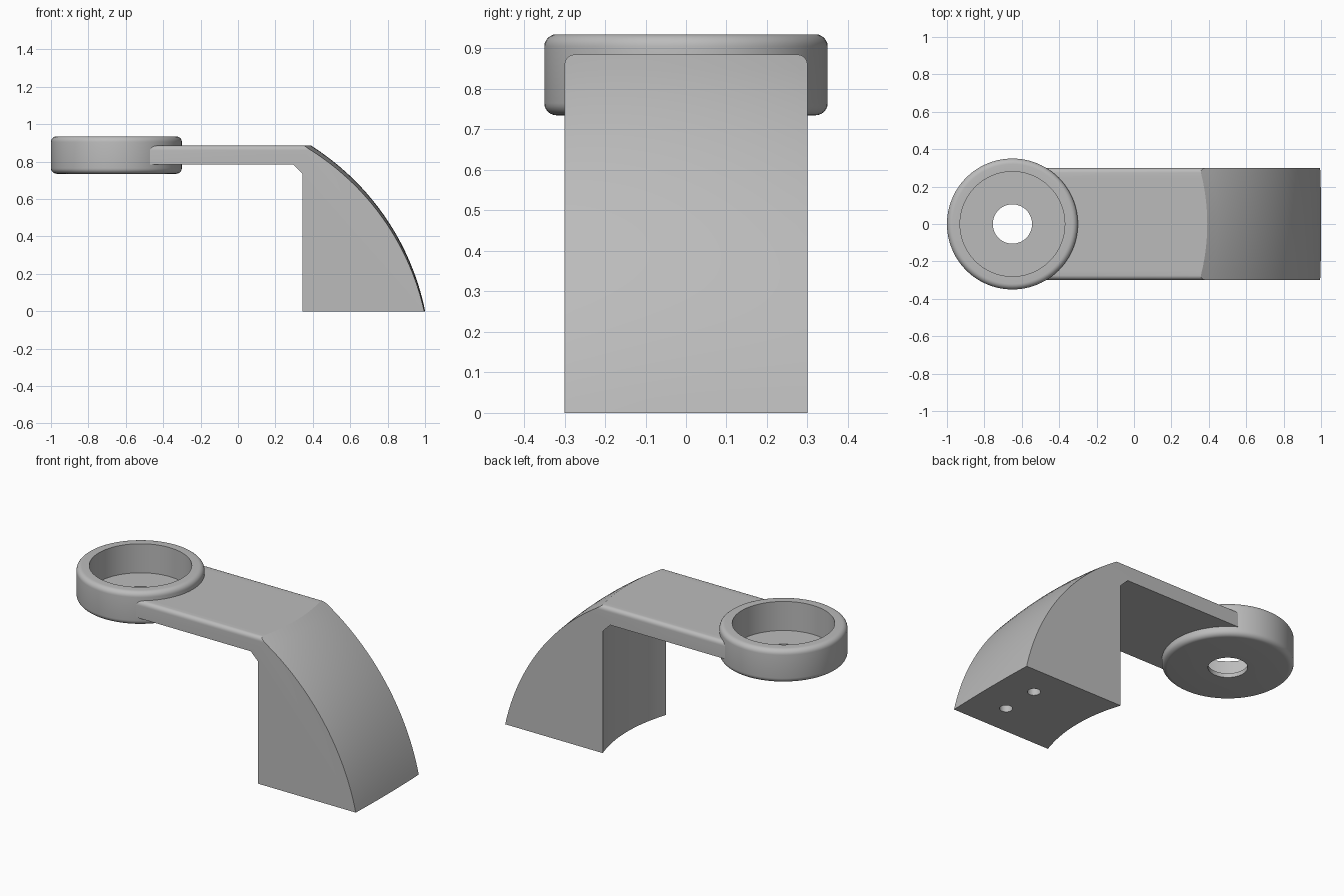
import bpy, bmesh, math

if "Cube" in bpy.data.objects:
    bpy.data.objects.remove(bpy.data.objects["Cube"])

grey = bpy.data.materials.new("light_grey")
grey.diffuse_color = (0.5, 0.5, 0.5, 1)
grey.use_nodes = True
grey.node_tree.nodes["Principled BSDF"].inputs["Base Color"].default_value = grey.diffuse_color

CUP_X = -0.65


def make_object(name, bm):
    bmesh.ops.recalc_face_normals(bm, faces=bm.faces)
    mesh = bpy.data.meshes.new(name)
    bm.to_mesh(mesh)
    bm.free()
    ob = bpy.data.objects.new(name, mesh)
    bpy.context.collection.objects.link(ob)
    mesh.materials.append(grey)
    return ob


def activate(ob):
    bpy.ops.object.select_all(action='DESELECT')
    ob.select_set(True)
    bpy.context.view_layer.objects.active = ob


def smooth(ob):
    activate(ob)
    bpy.ops.object.shade_smooth_by_angle(angle=math.radians(24))


def bridge(bm, a, b):
    """Quads between two closed loops of the same length."""
    n = len(a)
    for i in range(n):
        j = (i + 1) % n
        bm.faces.new((a[i], a[j], b[j], b[i]))


# Cup: closed profile (radius, z) turned about its axis
def corner(cr, cz, r, start):
    return [(cr + r * math.cos(math.radians(start + 15 * k)),
             cz + r * math.sin(math.radians(start + 15 * k))) for k in range(7)]


profile = ([(0.105, 0.76), (0.105, 0.735)]
           + corner(0.32, 0.765, 0.03, -90)
           + corner(0.32, 0.905, 0.03, 0)
           + [(0.28, 0.935), (0.28, 0.76)])
bm = bmesh.new()
SIDES = 96
rings = []
for s in range(SIDES):
    a = 2 * math.pi * s / SIDES
    rings.append([bm.verts.new((CUP_X + r * math.cos(a), r * math.sin(a), z))
                  for r, z in profile])
for s in range(SIDES):
    bridge(bm, rings[s], rings[(s + 1) % SIDES])
smooth(make_object("cup", bm))


# Arm and leg: one side profile lofted across the width
HALF, ROUND, TOP = 0.3, 0.025, 0.885
ARC_X, ARC_Z, ARC_R = -0.342, -0.272, 1.37


def section(y):
    t = (y / HALF) ** 2
    over = max(0, abs(y) - (HALF - ROUND))
    top = TOP - ROUND + math.sqrt(max(0, ROUND ** 2 - over ** 2))  # rounded long edges
    sag = 0.025 * t                                                # crowned outer face
    inner = 0.345 + 0.05 * (1 - t)                                 # hollow inner face
    start = CUP_X + math.sqrt(0.315 ** 2 - y * y)                  # end inside cup wall
    pts = [(start, 0.785), (start, top)]
    for k in range(25):
        z = top * (1 - k / 24)
        pts.append((ARC_X + math.sqrt(ARC_R ** 2 - (z + sag - ARC_Z) ** 2), z))
    return pts + [(inner, 0), (inner, 0.735), (inner - 0.05, 0.785)]


edge = [HALF - ROUND + ROUND * math.sin(math.radians(15 * k)) for k in range(7)]
ys = ([-y for y in reversed(edge)]
      + [(HALF - ROUND) * k / 10 for k in range(-9, 10)] + edge)
bm = bmesh.new()
loops = [[bm.verts.new((x, y, z)) for x, z in section(y)] for y in ys]
for a, b in zip(loops, loops[1:]):
    bridge(bm, a, b)
bm.faces.new(loops[0])
bm.faces.new(loops[-1])
body = make_object("arm_and_leg", bm)

# Two blind screw holes in the foot
for side in (-1, 1):
    bpy.ops.mesh.primitive_cylinder_add(vertices=32, radius=0.035, depth=0.5,
                                        location=(0.79, side * 0.115, 0))
    cutter = bpy.context.object
    cutter.name = "hole_cutter"
    cutter.hide_render = True
    cutter.data.materials.append(grey)
    activate(body)
    mod = body.modifiers.new("screw_hole", 'BOOLEAN')
    mod.operation = 'DIFFERENCE'
    mod.solver = 'EXACT'
    mod.object = cutter
    bpy.ops.object.modifier_apply(modifier=mod.name)
    bpy.data.objects.remove(cutter)
smooth(body)
